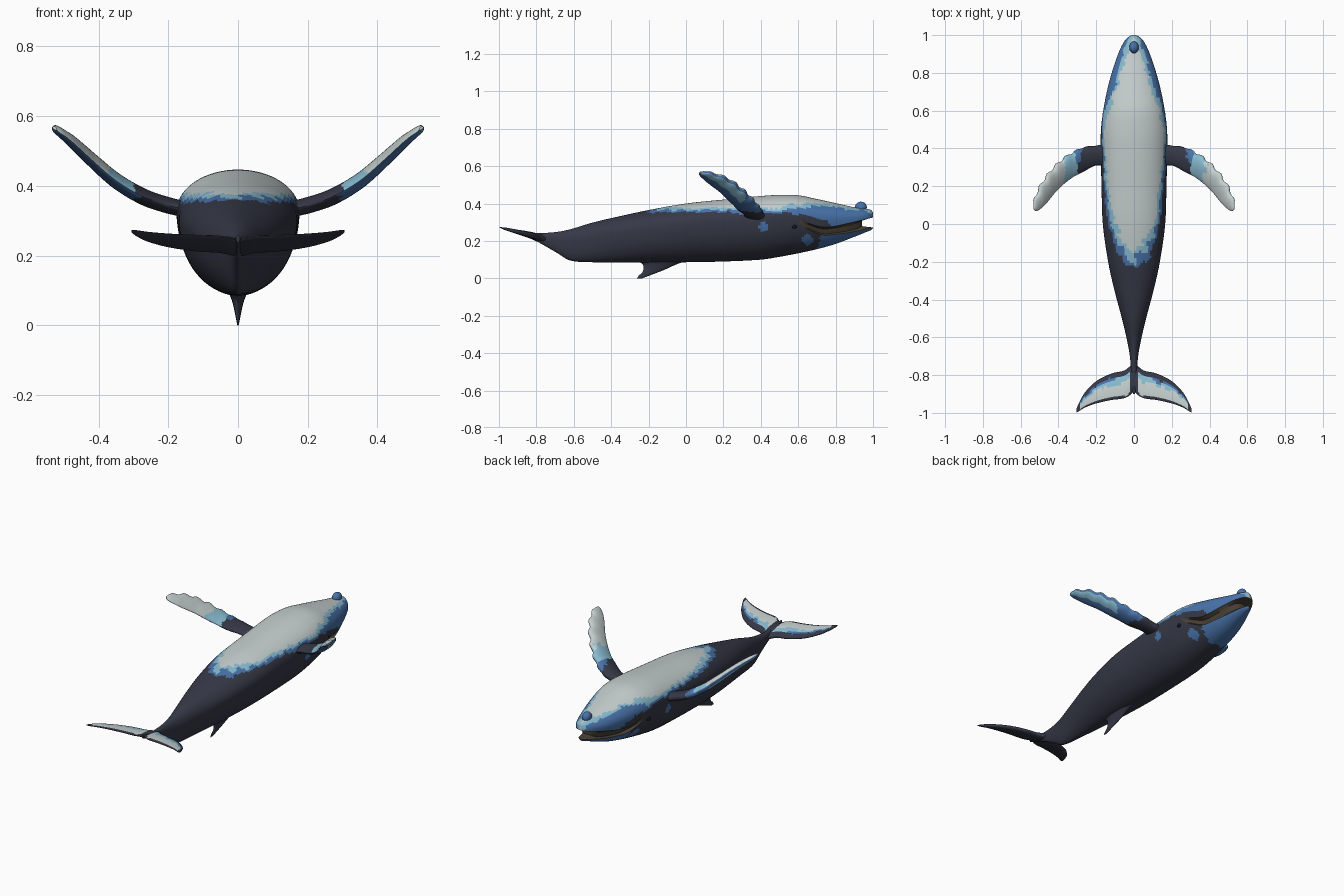
import bpy, bmesh, math
from mathutils import Vector, noise

if "Cube" in bpy.data.objects:
    bpy.data.objects.remove(bpy.data.objects["Cube"])

# ---------- colours ----------
def material(name, rgb):
    m = bpy.data.materials.new(name)
    m.diffuse_color = (*rgb, 1)
    m.use_nodes = True
    m.node_tree.nodes["Principled BSDF"].inputs["Base Color"].default_value = m.diffuse_color
    return m

MATS = [material("dark_slate", (0.036, 0.04, 0.062)),
        material("ocean_blue", (0.065, 0.17, 0.40)),
        material("light_blue", (0.25, 0.50, 0.64)),
        material("belly_white", (0.56, 0.62, 0.62)),
        material("baleen_brown", (0.065, 0.05, 0.035)),
        material("eye_black", (0.008, 0.008, 0.01))]
DARK, BLUE, LIGHT, WHITE, BROWN, BLACK = range(6)

# ---------- helpers ----------
def curve(keys, t):
    """Smooth interpolation of rows (t, a, b, ...), sorted by t."""
    if t <= keys[0][0]:
        return keys[0][1:]
    if t >= keys[-1][0]:
        return keys[-1][1:]
    i = max(k for k in range(len(keys) - 1) if keys[k][0] <= t)
    h = keys[i + 1][0] - keys[i][0]
    u = (t - keys[i][0]) / h

    def slope(k, c):
        a, b = keys[max(k - 1, 0)], keys[min(k + 1, len(keys) - 1)]
        return (b[c] - a[c]) / (b[0] - a[0])
    return [(2*u**3 - 3*u*u + 1) * keys[i][c] + (u**3 - 2*u*u + u) * h * slope(i, c)
            + (3*u*u - 2*u**3) * keys[i + 1][c] + (u**3 - u*u) * h * slope(i + 1, c)
            for c in range(1, len(keys[0]))]

def rough(p, scale=22):
    return noise.noise(p * scale) + 0.5 * noise.noise(p * scale * 2.3)

def loft(name, rings, rule):
    """Skin closed rings, cap both ends, colour faces by rule(centre, normal, ring, side)."""
    bm = bmesh.new()
    vs = [[bm.verts.new(p) for p in r] for r in rings]
    n, tags = len(rings[0]), {}
    for i in range(len(vs) - 1):
        for j in range(n):
            k = (j + 1) % n
            f = bm.faces.new((vs[i][j], vs[i][k], vs[i + 1][k], vs[i + 1][j]))
            tags[f] = (i, j)
    for i in (0, len(vs) - 1):
        for j in range(n // 2):
            quad = dict.fromkeys((vs[i][j], vs[i][j + 1], vs[i][n - 1 - j], vs[i][(n - j) % n]))
            f = bm.faces.new(list(quad))
            tags[f] = (i, j)
    bmesh.ops.recalc_face_normals(bm, faces=bm.faces[:])
    for f, (i, j) in tags.items():
        f.smooth = True
        f.material_index = rule(f.calc_center_median(), f.normal, i, j)
    for e in bm.edges:
        e.smooth = e.calc_face_angle(0) < math.radians(45)
    return finish(name, bm)

def finish(name, bm):
    me = bpy.data.meshes.new(name)
    bm.to_mesh(me)
    bm.free()
    for m in MATS:
        me.materials.append(m)
    ob = bpy.data.objects.new(name, me)
    bpy.context.collection.objects.link(ob)
    return ob

def ball(name, loc, size, mat):
    bm = bmesh.new()
    bmesh.ops.create_uvsphere(bm, u_segments=16, v_segments=10, radius=1)
    for v in bm.verts:
        v.co = Vector(loc) + Vector(a * b for a, b in zip(v.co, size))
    for f in bm.faces:
        f.smooth, f.material_index = True, mat
    return finish(name, bm)

# ---------- body: y, belly height, back height, half width ----------
BODY = [(-0.90, .258, .238, .006), (-0.80, .243, .198, .014), (-0.70, .247, .142, .022),
        (-0.62, .262, .096, .036), (-0.50, .298, .086, .064), (-0.35, .333, .085, .104),
        (-0.20, .365, .084, .137), (0.0, .400, .086, .165), (0.2, .421, .090, .172),
        (0.4, .440, .100, .176), (0.5, .446, .115, .175), (0.6, .444, .134, .163),
        (0.7, .424, .156, .144), (0.8, .402, .184, .118), (0.9, .380, .222, .084),
        (0.96, .372, .246, .056), (0.99, .365, .258, .030), (1.0, .352, .268, .010)]
# y, lower-jaw lip height, upper-jaw lip height
LIPS = [(0.60, .315, .300), (0.66, .293, .258), (0.73, .274, .231), (0.80, .280, .235),
        (0.90, .302, .250), (1.0, .325, .272)]
A, B, C = 16, 5, 15            # face counts: throat, mouth band, back
HALF = A + B + C

def body_ring(y):
    top, bot, w = curve(BODY, y)
    mid = top - 0.35 * (top - bot)
    lips = curve(LIPS, y)
    angle = lambda z: math.acos(max(-1, min(1, (z - mid) / (top - mid if z > mid else mid - bot))))
    tu, tl = angle(lips[0]), angle(lips[1])
    if y < 0.6:                # lip lines fade into the flank
        u = min(1, (0.6 - y) / 0.2)
        tu, tl = tu + (1.42 - tu) * u, tl + (1.82 - tl) * u
    pts = []
    for j in range(HALF + 1):
        if j <= A:
            t = tu * j / A
        elif j <= A + B:
            t = tu + (tl - tu) * (j - A) / B
        else:
            t = tl + (math.pi - tl) * (j - A - B) / C
        x, yy, c = w * math.sin(t), y, math.cos(t)
        z = mid + c * (top - mid if c > 0 else mid - bot)
        if A < j < A + B and y > 0.62:      # mouth set back between the lips
            x *= 1 - 0.2 * min(1, (y - 0.62) / 0.1)
            yy -= 0.06 * max(0, (y - 0.85) / 0.15) ** 2
        pts.append((x, yy, z))
    return pts + [(-x, y2, z) for x, y2, z in pts[-2:0:-1]]

EDGE = [(-0.3, .372), (-0.2, .357), (0.0, .354), (0.3, .352), (0.5, .350), (0.65, .335),
        (0.75, .30), (0.85, .24), (1.0, .2)]
PALE = [(0.4, .17), (0.55, .145), (0.65, .115), (0.75, .08), (0.85, .05), (0.95, .02), (1.0, 0)]

def body_colour(p, n, i, j):
    side = min(j, 2 * HALF - 1 - j)
    if A <= side < A + B and p.y > 0.61:
        return BROWN
    r = rough(p)
    if side >= A:              # back: dark, blue snout and cheek spots
        if p.y > 0.70 + 0.04 * r:
            return BLUE
        for y, z, s in ((0.415, .275, .024), (0.65, .205, .03)):
            if math.hypot(p.y - y, p.z - z) < s:
                return BLUE
    d = p.z - curve(EDGE, p.y)[0] + 0.012 * r
    if d < 0 or p.y < -0.26:
        return DARK
    inside = curve(PALE, p.y)[0] - abs(p.x) + 0.015 * r if p.y > 0.4 else 1
    if d > 0.024 and inside > 0:
        return WHITE
    return LIGHT if d > 0.012 and inside > -0.02 else BLUE

ys = [-0.9 + 1.8 * k / 140 for k in range(141)] + [0.9 + 0.1 * math.sin(k / 12 * math.pi / 2) for k in range(1, 13)]
loft("body", [body_ring(y) for y in ys], body_colour)

# ---------- chin knob and eyes ----------
ball("chin_knob", (0, 0.935, .38), (.025, .032, .03), BLUE)
for s, tag in ((1, "right"), (-1, "left")):
    ball("eye_" + tag, (s * .158, 0.58, .275), (.010, .013, .010), BLACK)

# ---------- flippers: s, leading x y, trailing x y, half thickness ----------
FLIP = [(0, .13, .43, .13, .30, .026), (.15, .20, .415, .20, .31, .026),
        (.3, .27, .405, .27, .275, .025), (.5, .37, .35, .33, .243, .023),
        (.7, .455, .265, .405, .18, .02), (.85, .508, .18, .465, .108, .016),
        (.95, .531, .11, .503, .074, .011), (1, .531, .078, .520, .068, .004)]
RISE = [(.13, .328), (.2, .344), (.27, .368), (.35, .415), (.42, .475), (.48, .53), (.535, .572)]
FN, FR = 24, 60

def flipper_ring(s, side):
    lx, ly, tx, ty, th = curve(FLIP, s)
    bump = 0.006 * math.sin(s * 56) * min(1, max(0, s - .2) * 4) * (1 if s < .95 else 0)
    lx, ly = lx + bump * .7, ly + bump * .7
    pts = []
    for k in range(FN):
        a = 2 * math.pi * k / FN
        u = (1 - math.cos(a)) / 2              # 0 leading, 1 trailing
        x, y = lx + (tx - lx) * u, ly + (ty - ly) * u
        o = th * math.sin(a) * (1.15 - 0.5 * u)
        pts.append((side * (x - .55 * o), y, curve(RISE, x)[0] + .85 * o))
    return pts

def flipper_colour(p, n, i, j):
    s = i / FR + 0.07 * rough(p, 14)
    if s < 0.33:
        return DARK
    if j >= FN // 2:                           # outer underside
        return BLUE if j < FN * .72 or s < .5 else (LIGHT if j < FN - 2 else BLUE)
    u = (1 - math.cos(2 * math.pi * (j + .5) / FN)) / 2
    if s < 0.40:
        return BLUE if u < .5 else DARK
    return LIGHT if s < 0.52 + .1 * u else WHITE

for side, tag in ((1, "right"), (-1, "left")):
    loft("flipper_" + tag, [flipper_ring(k / FR, side) for k in range(FR + 1)], flipper_colour)

# ---------- tail flukes: x, leading y, trailing y, half thickness ----------
FLUKE = [(0, -.735, -.885, .018), (.02, -.752, -.905, .018), (.05, -.775, -.922, .017),
         (.12, -.792, -.932, .016), (.20, -.832, -.95, .013), (.26, -.892, -.972, .010),
         (.29, -.945, -.99, .007), (.305, -.978, -.998, .003)]

def fluke_ring(x):
    a, b, th = curve(FLUKE, abs(x))
    pts = []
    for k in range(28):
        t = 2 * math.pi * k / 28
        y = a + (b - a) * (1 - math.cos(t)) / 2
        z = .218 + .25 * (-.78 - y) + th * math.sin(t) * (1 + .35 * math.cos(t))
        pts.append((x, y, z))
    return pts

def fluke_colour(p, n, i, j):
    a, b, _ = curve(FLUKE, abs(p.x))
    r = rough(p, 25)
    u, x = (p.y - a) / (b - a) + .1 * r, abs(p.x)
    if n.z < 0.2 or x < .02 or x > .285 or u < .2 or (p.y - a) / (b - a) > .92:
        return DARK
    if u < .30:
        return BLUE if x > .1 else LIGHT
    return LIGHT if u < .42 else WHITE

loft("tail_flukes", [fluke_ring(.305 * math.sin(k / 48 * math.pi / 2)) for k in range(-48, 49)], fluke_colour)

# ---------- back fin (points down): z, leading y, trailing y, half thickness ----------
FIN = [(0, -.235, -.262, .002), (.015, -.195, -.252, .005), (.03, -.155, -.235, .008),
       (.05, -.105, -.228, .012), (.075, -.05, -.232, .019), (.10, .02, -.27, .030)]

def fin_ring(z):
    a, b, th = curve(FIN, z)
    return [(th * math.sin(t), (a + b) / 2 + (a - b) / 2 * math.cos(t), z)
            for t in (2 * math.pi * k / 24 for k in range(24))]

loft("back_fin", [fin_ring(.1 * k / 20) for k in range(21)], lambda p, n, i, j: DARK)
